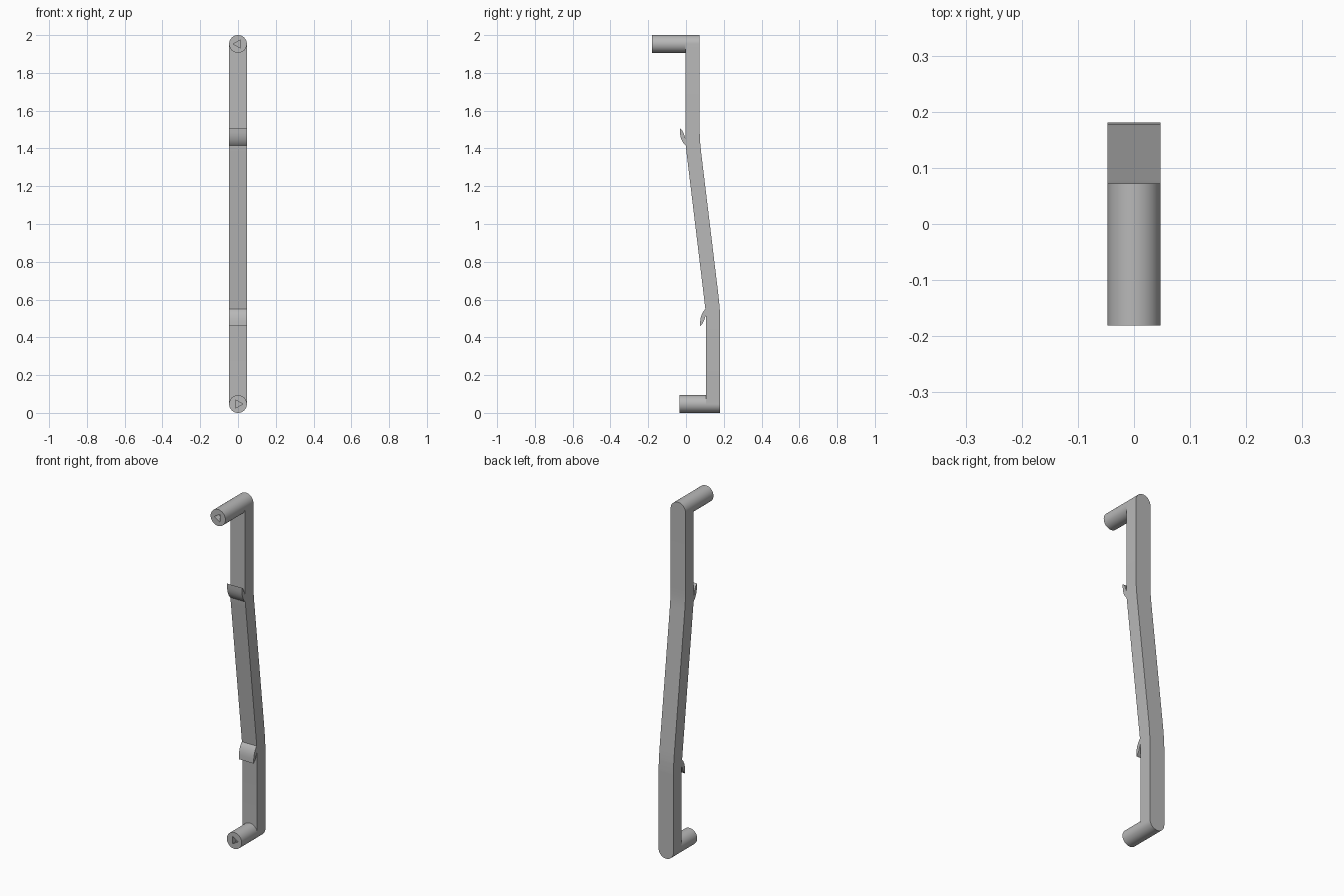
import bpy, bmesh, math

if "Cube" in bpy.data.objects:
    bpy.data.objects.remove(bpy.data.objects["Cube"])

R = 0.047          # half width of the bar and radius of the pegs
H = 2.0
grey = bpy.data.materials.new("satin grey")
grey.diffuse_color = (0.48, 0.48, 0.48, 1)
grey.use_nodes = True
grey.node_tree.nodes["Principled BSDF"].inputs["Base Color"].default_value = grey.diffuse_color


def finish(name, bm, angle=30):
    bmesh.ops.remove_doubles(bm, verts=bm.verts, dist=1e-5)
    bmesh.ops.recalc_face_normals(bm, faces=bm.faces)
    me = bpy.data.meshes.new(name)
    bm.to_mesh(me)
    bm.free()
    me.materials.append(grey)
    ob = bpy.data.objects.new(name, me)
    bpy.context.collection.objects.link(ob)
    bpy.ops.object.select_all(action='DESELECT')
    ob.select_set(True)
    bpy.context.view_layer.objects.active = ob
    bpy.ops.object.shade_smooth_by_angle(angle=math.radians(angle))
    return ob


def lerp_path(path, z):
    """y on a (z, y) polyline at height z."""
    for (z0, y0), (z1, y1) in zip(path, path[1:]):
        if z <= z1:
            return y0 + (y1 - y0) * (z - z0) / (z1 - z0)
    return path[-1][1]


# Cranked bar: rows of four corners, narrowing to round ends
front = [(0, .107), (.49, .107), (.555, .102), (1.41, -.001), (1.47, -.003), (H, -.003)]
back = [(0, .181), (.50, .181), (.56, .178), (.62, .172), (1.38, .080),
        (1.44, .074), (1.50, .072), (H, .072)]
rows = []
for i in range(13):
    a = math.pi / 2 * i / 12
    rows += [(R - R * math.cos(a), R * math.sin(a)), (H - R + R * math.cos(a), R * math.sin(a))]
rows += [(z, R) for z, _ in front[1:-1] + back[1:-1]]
rows.sort()
bm = bmesh.new()
rings = []
for z, w in rows:
    yf, yb = lerp_path(front, z), lerp_path(back, z)
    w = max(w, 1e-7)
    rings.append([bm.verts.new(c) for c in ((-w, yf, z), (w, yf, z), (w, yb, z), (-w, yb, z))])
for a, b in zip(rings, rings[1:]):
    for k in range(4):
        n = (k + 1) % 4
        bm.faces.new((a[k], a[n], b[n], b[k]))
bmesh.ops.dissolve_degenerate(bm, dist=1e-5, edges=bm.edges)
finish("cranked_bar", bm)


# Round pegs with a triangular socket in the front end
def peg(name, z, y0, y1, point):
    n, depth, tri_r = 48, 0.035, 0.025
    off = 0 if point > 0 else math.pi
    bm = bmesh.new()

    def ring(count, r, y):
        return [bm.verts.new((r * math.cos(off + 2 * math.pi * i / count), y,
                              z + r * math.sin(off + 2 * math.pi * i / count)))
                for i in range(count)]
    rim, end = ring(n, R, y0), ring(n, R, y1)
    tri, floor = ring(3, tri_r, y0), ring(3, tri_r, y0 + depth)
    corner = lambda i: ((i + n // 6) // (n // 3)) % 3
    for i in range(n):
        j = (i + 1) % n
        bm.faces.new((rim[i], rim[j], end[j], end[i]))
        a, b = corner(i), corner(j)
        bm.faces.new((rim[i], rim[j], tri[a]) if a == b else (rim[i], rim[j], tri[b], tri[a]))
    for i in range(3):
        j = (i + 1) % 3
        bm.faces.new((tri[i], tri[j], floor[j], floor[i]))
    bm.faces.new(floor)
    bm.faces.new(end)
    finish(name, bm)


peg("upper_peg", H - R, -0.181, 0.005, -1)
peg("lower_peg", R, -0.034, 0.115, 1)


# Small curved hooks on the front face, pointing away from the middle
def hook(name, pts):
    bm = bmesh.new()
    l, r = ([bm.verts.new((x, y, z)) for y, z in pts] for x in (-R, R))
    m = len(pts)
    for i in range(m):
        j = (i + 1) % m
        bm.faces.new((l[i], l[j], r[j], r[i]))
    bm.faces.new(l)
    bm.faces.new(r)
    finish(name, bm, 32)


# (offset from the bar face, height along the hook from root to tip)
shape = [(.006, 0), (-.005, .010), (-.015, .023), (-.022, .037), (-.027, .053), (-.030, .072),
         (-.031, .097), (-.026, .094), (-.019, .086), (-.012, .074), (-.006, .058), (-.001, .043),
         (.012, .038), (.014, .010)]
hook("upper_hook", [(y - .002, 1.41 + h) for y, h in shape])
hook("lower_hook", [(y + .105, .557 - h) for y, h in shape])
